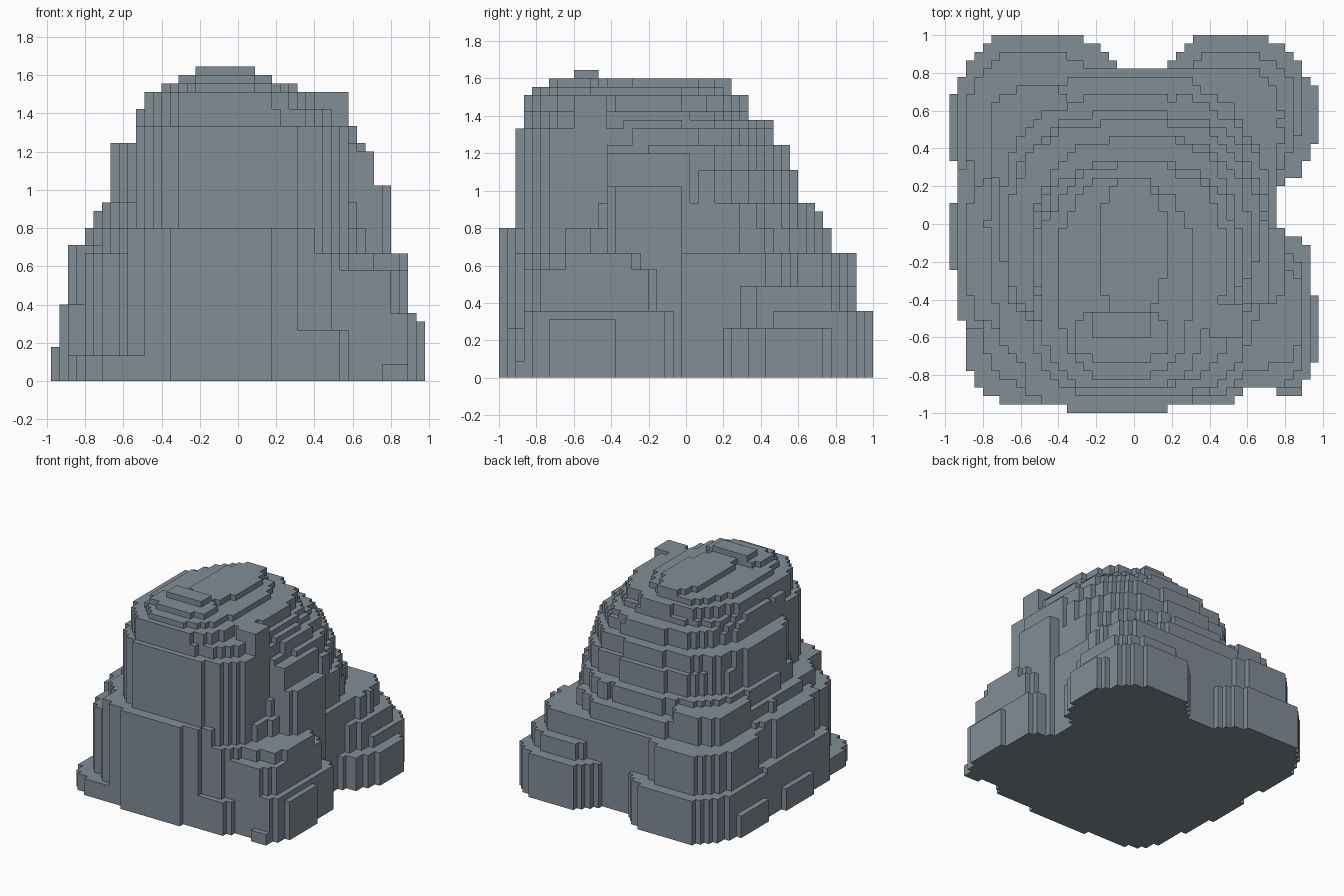
import bpy
import bmesh
import math

cube = bpy.data.objects.get("Cube")
if cube:
    bpy.data.objects.remove(cube, do_unlink=True)

VOXEL = 2 / 45
NX, NY = 44, 45
heights = {}


def x_pos(i):
    return (i - NX / 2) * VOXEL


def y_pos(j):
    return (j - NY / 2) * VOXEL


def mesa(x0, x1, y0, y1, top, power=2.5, rough=0.03):
    """Raise every column inside a rounded outline to a flat top."""
    cx, cy = (x0 + x1) / 2, (y0 + y1) / 2
    rx, ry = (x1 - x0) / 2, (y1 - y0) / 2
    level = round(top / VOXEL)
    for i in range(NX):
        for j in range(NY):
            u = (x_pos(i + 0.5) - cx) / rx
            v = (y_pos(j + 0.5) - cy) / ry
            a = math.atan2(v, u)
            wobble = math.sin(9 * a + 5 * top) + math.sin(17 * a + 8 * top)
            if abs(u) ** power + abs(v) ** power < 1 + rough * wobble:
                heights[i, j] = max(heights.get((i, j), 0), level)


def build_rock(name, material):
    """Skin the columns: tops, bottoms and the exposed walls between steps."""
    bm = bmesh.new()
    cache = {}

    def vert(i, j, k):
        if (i, j, k) not in cache:
            cache[i, j, k] = bm.verts.new((x_pos(i), y_pos(j), k * VOXEL))
        return cache[i, j, k]

    def face(*corners):
        bm.faces.new([vert(*c) for c in corners])

    for (i, j), h in heights.items():
        ring = [(i, j), (i + 1, j), (i + 1, j + 1), (i, j + 1)]
        face(*[(*c, h) for c in ring])
        face(*[(*c, 0) for c in reversed(ring)])
        sides = [(0, -1), (1, 0), (0, 1), (-1, 0)]
        for n, (dx, dy) in enumerate(sides):
            low = heights.get((i + dx, j + dy), 0)
            a, b = ring[n], ring[(n + 1) % 4]
            if low < h:
                face((*a, low), (*b, low), (*b, h), (*a, h))
    mesh = bpy.data.meshes.new(name)
    bm.to_mesh(mesh)
    bm.free()
    mesh.materials.append(material)
    obj = bpy.data.objects.new(name, mesh)
    bpy.context.collection.objects.link(obj)
    return obj


# Stone colour
stone = bpy.data.materials.new("blue_grey_stone")
stone.use_nodes = True
colour = (0.22, 0.27, 0.305, 1)
stone.diffuse_color = colour
stone.node_tree.nodes["Principled BSDF"].inputs["Base Color"].default_value = colour

# Main body with a low front left foot and a front ledge
mesa(-0.89, 0.3, -0.95, 0.5, 0.14, 6)
mesa(-0.87, 0.76, -0.95, 0.82, 0.67, 3.2)
mesa(-0.2, 0.58, -0.95, -0.4, 0.27, 9, 0)
mesa(-0.6, 0.42, -0.96, -0.3, 0.8, 5)
mesa(-0.36, 0.18, -1, -0.5, 0.8, 9, 0)
mesa(-0.89, 0.0, -0.6, 0.3, 0.71, 3)
mesa(-0.77, 0.7, -0.93, 0.78, 0.8, 2.8)

# Rear terraces
mesa(-0.71, 0.71, -0.7, 0.69, 0.93)
mesa(-0.67, 0.69, -0.7, 0.6, 1.11)
mesa(-0.67, 0.66, -0.68, 0.55, 1.24)
mesa(-0.53, 0.62, -0.68, 0.47, 1.33)

# Steep front tower and crown
mesa(-0.53, 0.58, -0.91, 0.1, 1.33, 3.5)
mesa(-0.53, 0.56, -0.87, 0.47, 1.38)
mesa(-0.52, 0.54, -0.87, 0.33, 1.42, 2.8)
mesa(-0.49, 0.36, -0.87, 0.1, 1.51, 3.2)
mesa(-0.49, 0.5, -0.7, 0.33, 1.51, 2.2)
mesa(-0.41, 0.31, -0.83, 0.24, 1.56)

# Top ridge, front knob and side slab
mesa(-0.2, 0.18, -0.5, 0.26, 1.6, 2)
mesa(-0.31, 0.18, -0.74, -0.45, 1.6)
mesa(-0.22, 0.09, -0.6, -0.47, 1.64, 6, 0)
mesa(0.42, 0.58, -0.62, -0.41, 1.51, 5)

# Right buttress
mesa(0.3, 0.71, -0.43, 0.03, 1.2, 8)
mesa(0.3, 0.79, -0.42, 0.0, 1.02, 8)

# Front right lobe
mesa(0.75, 0.89, -0.91, -0.7, 0.09, 9, 0)
mesa(0.5, 0.98, -0.73, -0.37, 0.31, 9, 0)
mesa(0.4, 0.94, -0.87, -0.06, 0.36, 5)
mesa(0.25, 0.89, -0.87, -0.1, 0.58, 4)
mesa(0.35, 0.89, -0.76, -0.2, 0.67, 3)

# Back right lobe
mesa(0.11, 0.94, 0.16, 0.96, 0.27, 2.8)
mesa(0.6, 0.98, 0.43, 0.74, 0.27, 6)
mesa(0.16, 0.9, 0.3, 1, 0.36, 2.6)
mesa(0.2, 0.85, 0.2, 0.91, 0.49)
mesa(0.2, 0.78, 0.2, 0.84, 0.67)

# Back left lobe
mesa(-0.98, -0.2, 0.32, 0.71, 0.18, 7)
mesa(-0.94, -0.04, 0.05, 1, 0.36, 2.9)
mesa(-0.89, -0.14, 0.1, 0.91, 0.67)
mesa(-0.77, -0.3, 0.15, 0.73, 0.89)

# Left foot
mesa(-0.94, -0.5, -0.56, 0.32, 0.4, 6)
mesa(-0.98, -0.6, -0.24, 0.13, 0.18, 9, 0)

build_rock("terraced_rock", stone)
